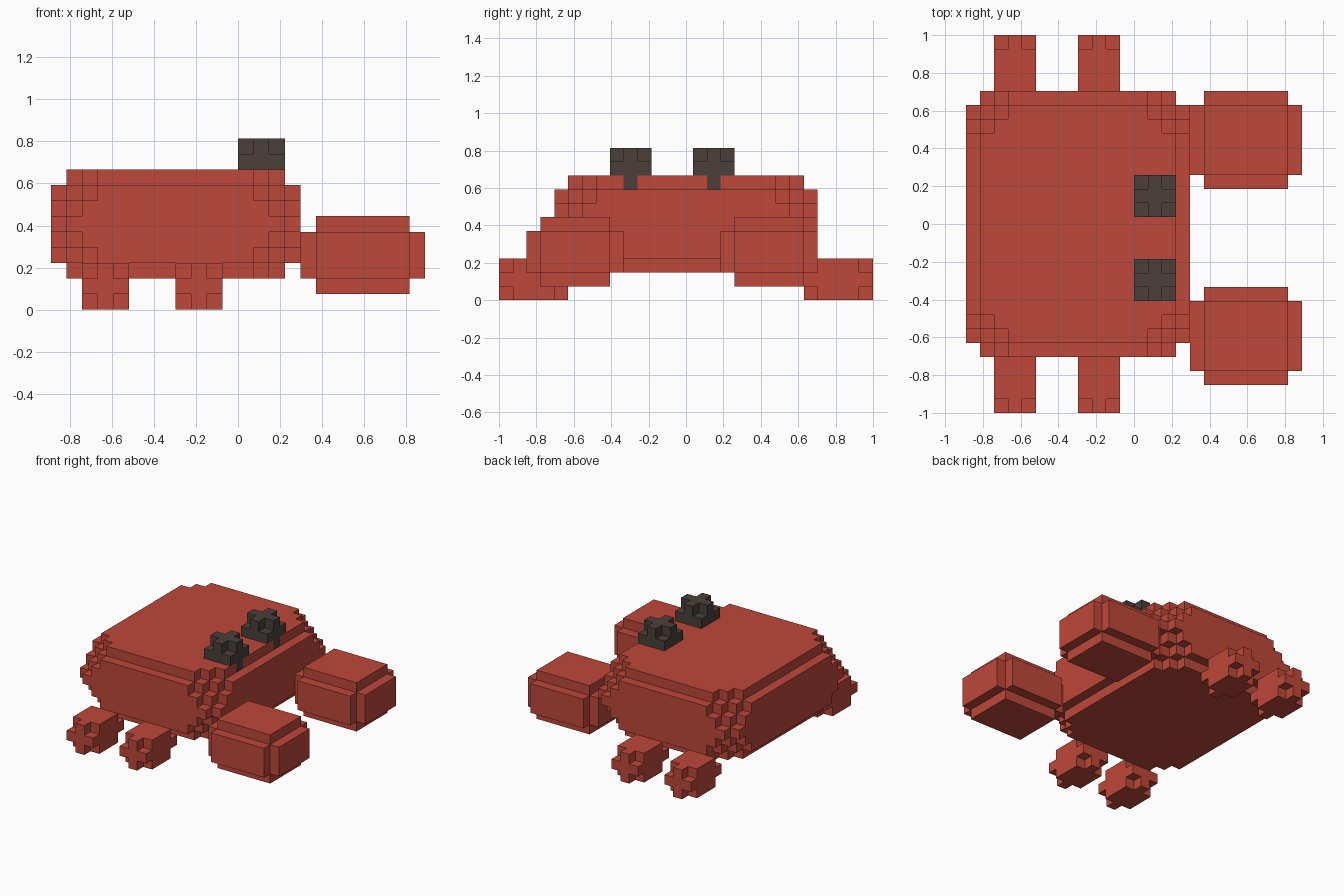
import bpy
import bmesh
from itertools import product
from mathutils import Vector

old = bpy.data.objects.get("Cube")
if old:
    bpy.data.objects.remove(old, do_unlink=True)

UNIT = 2 / 27                      # one block
ORIGIN = Vector((-12, -13.5, 0))   # block grid corner


def make_material(name, color):
    mat = bpy.data.materials.new(name)
    mat.use_nodes = True
    mat.diffuse_color = (*color, 1)
    mat.node_tree.nodes["Principled BSDF"].inputs["Base Color"].default_value = (*color, 1)
    return mat


red = make_material("shell red", (0.52, 0.064, 0.042))
dark = make_material("eye dark grey", (0.069, 0.051, 0.042))


def rounded_block(low, size, max_zeros, min_sum=0):
    """Grid cells of a box whose edges and corners are trimmed in steps."""
    cells = set()
    for cell in product(*(range(n) for n in size)):
        depth = [min(i, n - 1 - i) for i, n in zip(cell, size)]
        if depth.count(0) <= max_zeros and sum(depth) >= min_sum:
            cells.add(tuple(l + i for l, i in zip(low, cell)))
    return cells


parts = {}

# Eyes sink one block into the body
for side, y in (("front", 8), ("back", 14)):
    parts["eye_" + side] = (rounded_block((12, y, 8), (3, 3, 3), 2), dark)

# Wide body with stepped corners
parts["body"] = (rounded_block((0, 4, 2), (16, 19, 7), 1, 4), red)

# Claws with trimmed edges
for side, y in (("front", 2), ("back", 16)):
    parts["claw_" + side] = (rounded_block((16, y, 1), (8, 7, 5), 1), red)

# Stubby legs on both sides
for side, y in (("front", 0), ("back", 22)):
    for place, x in (("outer", 2), ("inner", 8)):
        parts[f"leg_{side}_{place}"] = (rounded_block((x, y, 0), (3, 5, 3), 2), red)

# Each cell belongs to the first part that claims it
owner = {}
for name, (cells, mat) in parts.items():
    for cell in cells:
        owner.setdefault(cell, name)


def build_part(name, mat):
    """Mesh the exposed block faces of one part."""
    bm = bmesh.new()
    verts = {}

    def vert(point):
        if point not in verts:
            verts[point] = bm.verts.new((Vector(point) + ORIGIN) * UNIT)
        return verts[point]

    for cell in sorted(c for c, part in owner.items() if part == name):
        for axis, step in product(range(3), (-1, 1)):
            neighbour = list(cell)
            neighbour[axis] += step
            if tuple(neighbour) in owner:
                continue
            u, v = (axis + 1) % 3, (axis + 2) % 3
            ring = []
            for du, dv in ((0, 0), (1, 0), (1, 1), (0, 1)):
                point = list(cell)
                point[axis] += step > 0
                point[u] += du
                point[v] += dv
                ring.append(vert(tuple(point)))
            bm.faces.new(ring if step > 0 else ring[::-1])

    mesh = bpy.data.meshes.new(name)
    bm.to_mesh(mesh)
    bm.free()
    mesh.materials.append(mat)
    bpy.context.collection.objects.link(bpy.data.objects.new(name, mesh))


for name, (cells, mat) in parts.items():
    build_part(name, mat)
